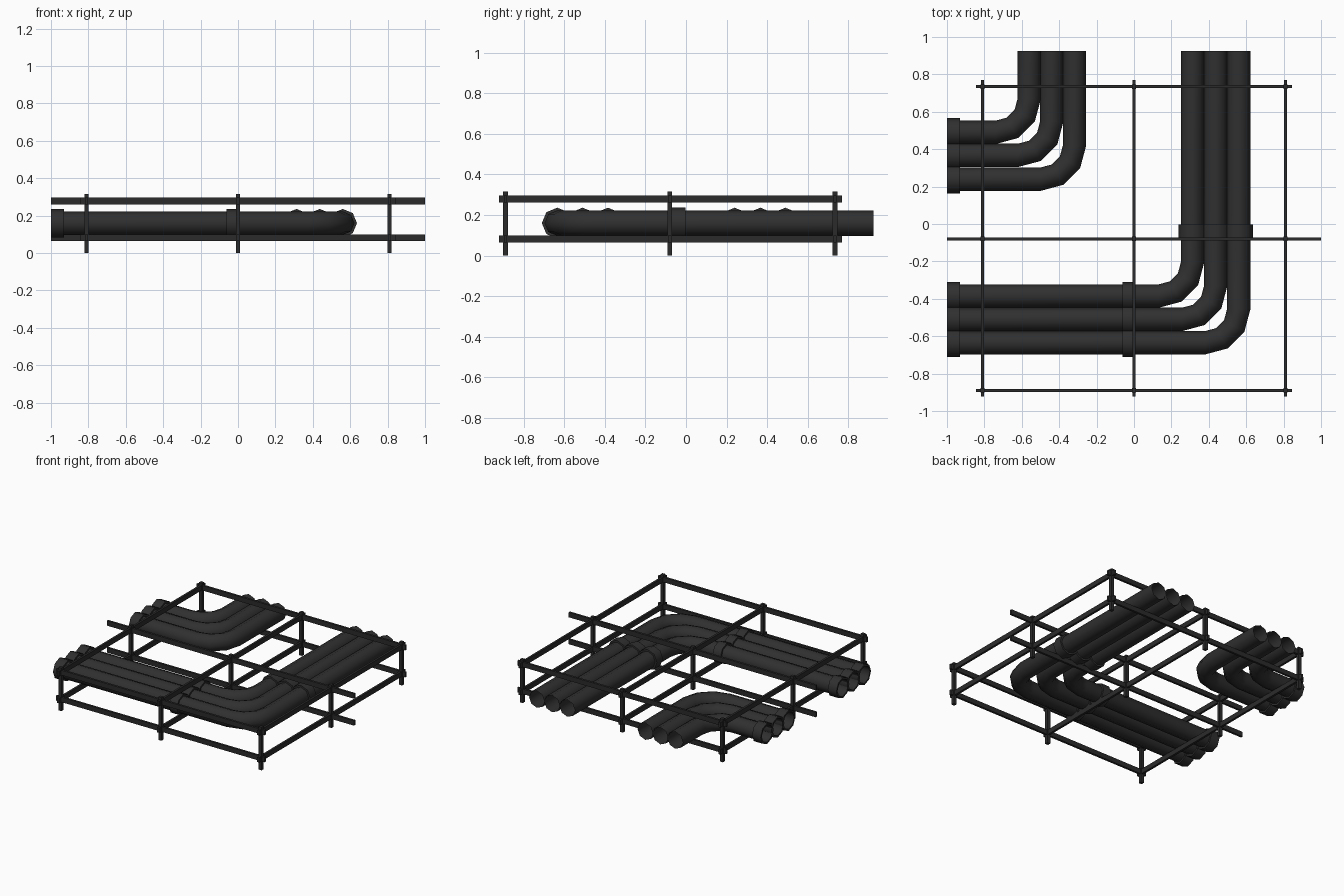
import bpy, bmesh, math
from mathutils import Vector

if "Cube" in bpy.data.objects:
    bpy.data.objects.remove(bpy.data.objects["Cube"])

SIDES, PIPE_R, COLLAR_R, BEND_R, PIPE_Z = 8, 0.0625, 0.076, 0.18, 0.16


def material(name, v):
    m = bpy.data.materials.new(name)
    m.diffuse_color = (v, v, v, 1)
    m.use_nodes = True
    m.node_tree.nodes["Principled BSDF"].inputs["Base Color"].default_value = m.diffuse_color
    return m


pipe_mat = material("dark grey pipe", 0.029)
frame_mat = material("dark grey frame", 0.024)


def finish(name, bm, mat, smooth=False):
    bmesh.ops.recalc_face_normals(bm, faces=bm.faces)
    me = bpy.data.meshes.new(name)
    bm.to_mesh(me)
    bm.free()
    me.materials.append(mat)
    ob = bpy.data.objects.new(name, me)
    bpy.context.collection.objects.link(ob)
    if smooth:
        bpy.ops.object.select_all(action='DESELECT')
        ob.select_set(True)
        bpy.context.view_layer.objects.active = ob
        bpy.ops.object.shade_smooth_by_angle(angle=math.radians(50))
    return ob


def loft(bm, stations):
    """Skin octagonal rings; each station is (centre, tangent, radius)."""
    rings = []
    for c, t, r in stations:
        side = Vector((t.y, -t.x, 0))
        rings.append([bm.verts.new(c + r * (side * math.cos(a) + Vector((0, 0, math.sin(a)))))
                      for a in (2 * math.pi * k / SIDES for k in range(SIDES))])
    for a, b in zip(rings, rings[1:]):
        for k in range(SIDES):
            j = (k + 1) % SIDES
            bm.faces.new((a[k], a[j], b[j], b[k]))


X, Y = Vector((1, 0, 0)), Vector((0, 1, 0))


def elbow_pipe(name, px, py):
    """Open pipe from the left edge, bending up to the back edge."""
    bm = bmesh.new()
    st = [(Vector((-1, py, PIPE_Z)), X, PIPE_R)]
    centre = Vector((px - BEND_R, py + BEND_R, PIPE_Z))
    for i in range(4):
        a = math.radians(30 * i)
        t = Vector((math.cos(a), math.sin(a), 0))
        st.append((centre + BEND_R * Vector((t.y, -t.x, 0)), t, PIPE_R))
    st.append((Vector((px, 0.925, PIPE_Z)), Y, PIPE_R))
    loft(bm, st)
    finish(name, bm, pipe_mat, True)


def collar(name, start, direction, length):
    bm = bmesh.new()
    end = start + direction * length
    loft(bm, [(start, direction, PIPE_R), (start, direction, COLLAR_R),
              (end, direction, COLLAR_R), (end, direction, PIPE_R)])
    finish(name, bm, pipe_mat, True)


# Two bundles of three bent pipes with their collars
long_run = [(0.313, -0.385), (0.437, -0.51), (0.56, -0.635)]
short_run = [(-0.56, 0.49), (-0.44, 0.367), (-0.318, 0.24)]
for label, run in (("long", long_run), ("short", short_run)):
    for i, (px, py) in enumerate(run, 1):
        elbow_pipe(f"{label}_pipe_{i}", px, py)
        collar(f"{label}_end_collar_{i}", Vector((-1, py, PIPE_Z)), X, 0.07)
        if label == "long":
            collar(f"middle_collar_{i}", Vector((-0.062, py, PIPE_Z)), X, 0.065)
            collar(f"side_collar_{i}", Vector((px, -0.073, PIPE_Z)), Y, 0.07)


def box(name, lo, hi):
    bm = bmesh.new()
    bmesh.ops.create_cube(bm, size=1)
    for v in bm.verts:
        v.co = Vector([(l + h) / 2 + c * (h - l) for l, h, c in zip(lo, hi, v.co)])
    finish(name, bm, frame_mat)


# Frame: two levels of rails joined by nine posts
W, H, P = 0.008, 0.018, 0.012
post_x, post_y = (-0.81, 0, 0.81), (-0.89, -0.08, 0.735)
for level, z in (("lower", 0.082), ("upper", 0.279)):
    for i, y in enumerate(post_y, 1):
        reach = 1.0 if i == 2 else 0.845
        box(f"{level}_cross_rail_{i}", (-reach, y - W, z - H), (reach, y + W, z + H))
    for i, x in enumerate(post_x, 1):
        box(f"{level}_long_rail_{i}", (x - W, -0.923, z - H), (x + W, 0.77, z + H))
for i, x in enumerate(post_x, 1):
    for j, y in enumerate(post_y, 1):
        box(f"post_{i}_{j}", (x - P, y - P, 0), (x + P, y + P, 0.315))
